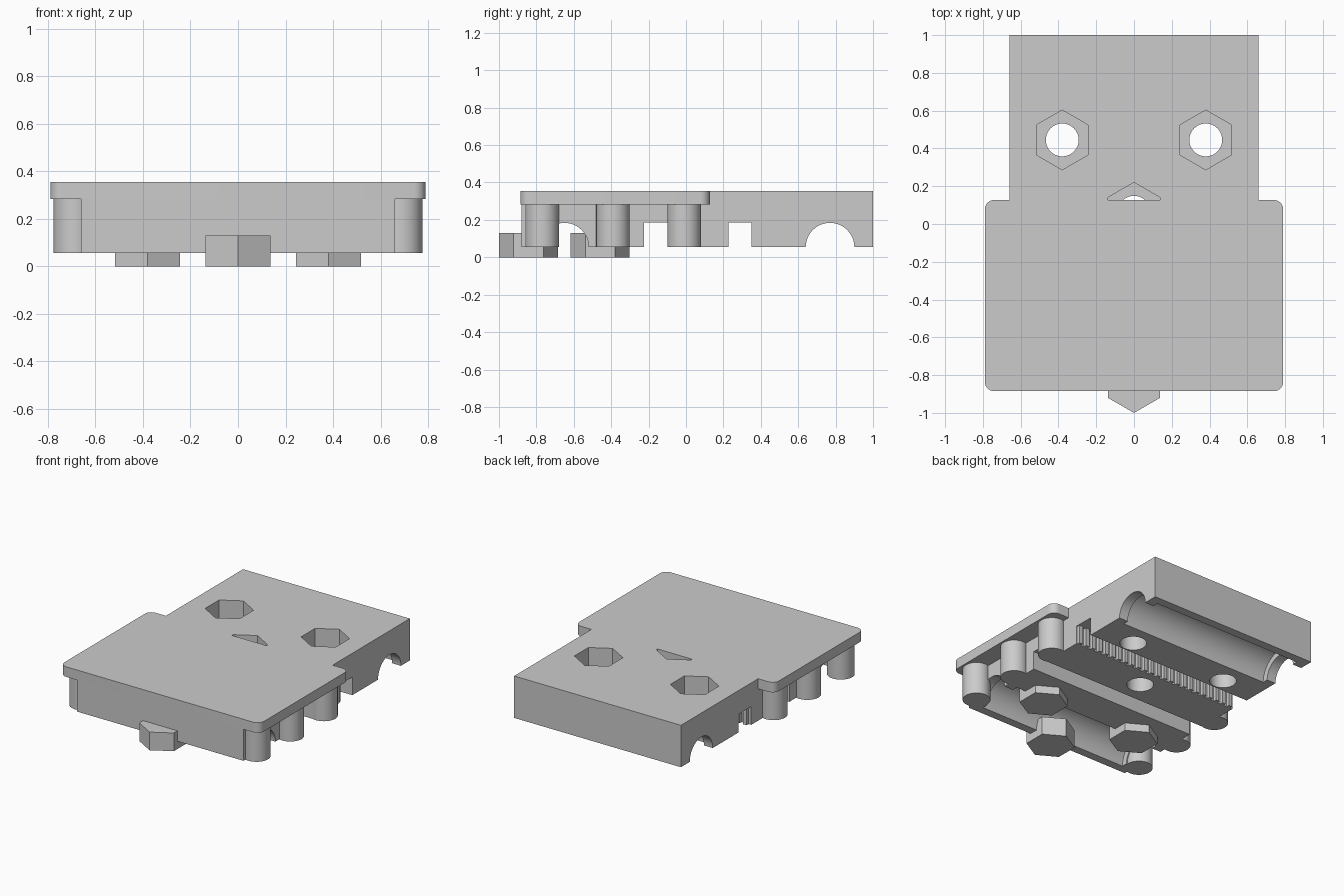
import bpy, bmesh, math
from mathutils import Matrix

if "Cube" in bpy.data.objects:
    bpy.data.objects.remove(bpy.data.objects["Cube"])

BOTTOM, TOP = 0.055, 0.355


def prism(name, pts, lo, hi, axis='Z'):
    """Extrude a closed outline: (x, y) along Z, or (y, z) along X."""
    bm = bmesh.new()
    place = (lambda a, b, c: (a, b, c)) if axis == 'Z' else (lambda a, b, c: (c, a, b))
    face = bm.faces.new([bm.verts.new(place(a, b, lo)) for a, b in pts])
    ext = bmesh.ops.extrude_face_region(bm, geom=[face])
    verts = [v for v in ext['geom'] if isinstance(v, bmesh.types.BMVert)]
    bmesh.ops.translate(bm, verts=verts, vec=place(0, 0, hi - lo))
    bmesh.ops.recalc_face_normals(bm, faces=bm.faces)
    mesh = bpy.data.meshes.new(name)
    bm.to_mesh(mesh)
    bm.free()
    obj = bpy.data.objects.new(name, mesh)
    bpy.context.collection.objects.link(obj)
    return obj


def ring(cx, cy, r, n, start=0.0):
    return [(cx + r * math.cos(start + 2 * math.pi * i / n),
             cy + r * math.sin(start + 2 * math.pi * i / n)) for i in range(n)]


def rect(x0, y0, x1, y1):
    return [(x0, y0), (x1, y0), (x1, y1), (x0, y1)]


def hexagon(x, y):
    return ring(x, y, 0.158, 6, math.pi / 2)


def cut(target, cutter):
    mod = target.modifiers.new("cut", 'BOOLEAN')
    mod.operation, mod.solver, mod.object = 'DIFFERENCE', 'EXACT', cutter
    bpy.context.view_layer.objects.active = target
    bpy.ops.object.modifier_apply(modifier=mod.name)
    bpy.data.objects.remove(cutter)


def smooth(obj):
    bpy.ops.object.select_all(action='DESELECT')
    obj.select_set(True)
    bpy.context.view_layer.objects.active = obj
    bpy.ops.object.shade_smooth_by_angle(angle=math.radians(30))


# Main carriage block
body = prism("carriage_body", rect(-0.66, -0.88, 0.66, 1.0), BOTTOM, TOP)

# Bearing channels: narrow rod arch through both ends, wider pocket between
for cy in (0.77, -0.65):
    cut(body, prism("rod_cut", ring(cy, BOTTOM - 0.001, 0.13, 48), -0.8, 0.8, 'X'))
    cut(body, prism("bearing_cut", ring(cy, BOTTOM - 0.002, 0.17, 48), -0.59, 0.59, 'X'))

# Plain belt slot
cut(body, prism("slot_cut", rect(-0.225, 0.0, -0.095, 0.185), -0.8, 0.8, 'X'))

# Toothed belt slot, comb outline along one wall
pitch, comb = 0.055, [(0.75, 0.35), (-0.75, 0.35)]
for i in range(27):
    x = -0.75 + i * pitch
    comb += [(x, 0.228), (x + pitch / 2, 0.228), (x + pitch / 2, 0.205), (x + pitch, 0.205)]
cut(body, prism("comb_cut", comb, 0.0, 0.185))

# Screw holes with hexagonal nut traps
screws = [(-0.38, 0.445), (0.38, 0.445), (0.0, 0.062)]
for x, y in screws:
    cut(body, prism("trap_cut", hexagon(x, y), 0.19, 0.5))
    cut(body, prism("hole_cut", ring(x, y, 0.087, 40), -0.1, 0.3))
smooth(body)

# Wide mounting plate with rounded corners
r, outline = 0.05, []
for cx, cy, a0 in ((0.74, 0.077, 0), (-0.74, 0.077, 90), (-0.74, -0.835, 180), (0.74, -0.835, 270)):
    for k in range(9):
        a = math.radians(a0 + k * 90 / 8)
        outline.append((cx + r * math.cos(a), cy + r * math.sin(a)))
smooth(prism("mounting_plate", outline, 0.283, TOP))

# Round posts under the plate, three on each side
for side, label in ((-1, "left"), (1, "right")):
    for i, y in enumerate((-0.77, -0.39, -0.01)):
        smooth(prism(f"{label}_post_{i + 1}", ring(side * 0.687, y, 0.09, 40), BOTTOM, 0.3))

# Hexagonal blocks hanging below the front half
for i, (x, y) in enumerate(screws):
    prism(f"hex_block_{i + 1}", hexagon(x, y - 0.904), 0.0, 0.13)
